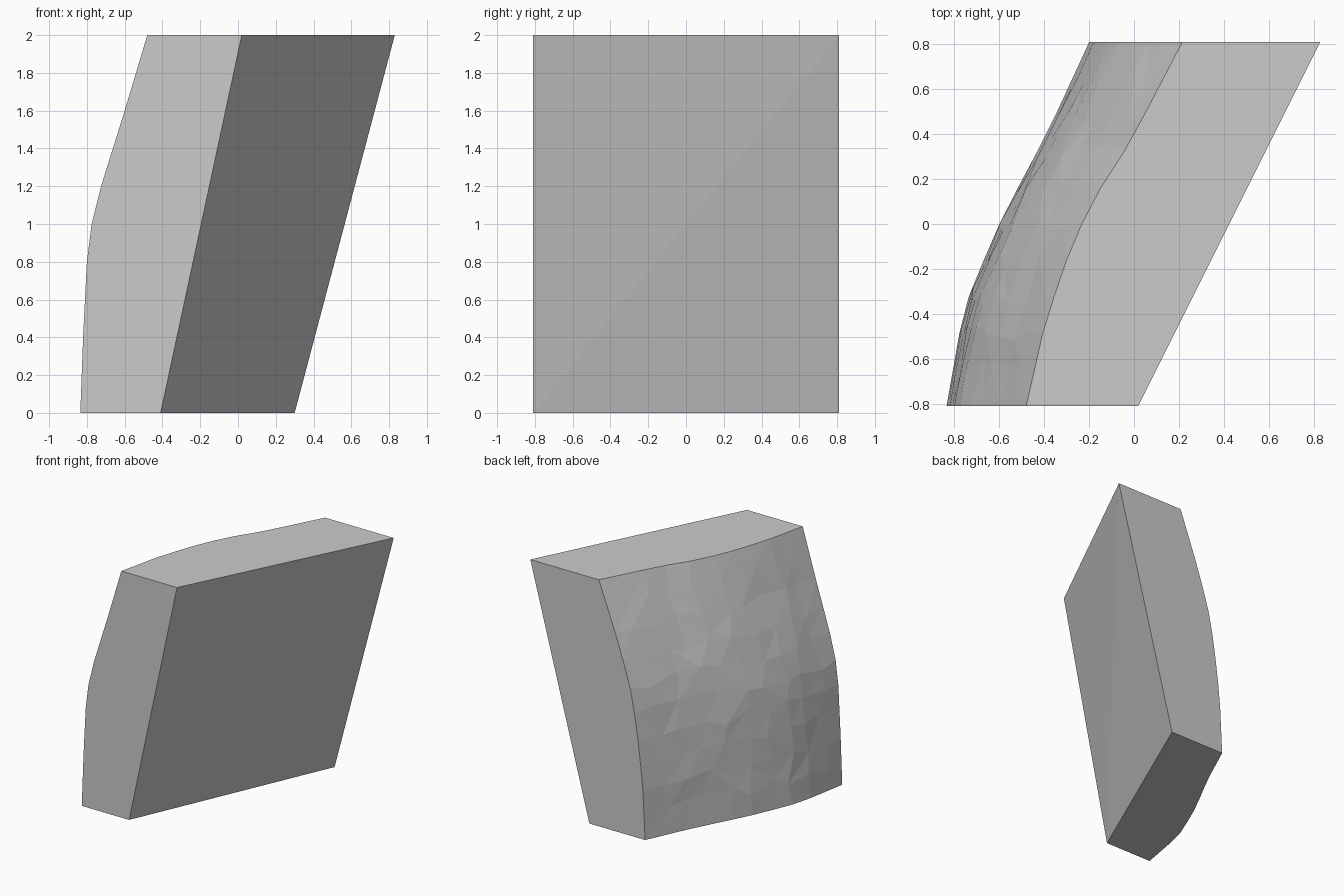
import bpy
import bmesh
import random

random.seed(4)
cube = bpy.data.objects.get("Cube")
if cube:
    bpy.data.objects.remove(cube, do_unlink=True)

HALF, HEIGHT, N = 0.81, 2.0, 10

# Rim profiles of the worn outer side: (position along rim, x)
FRONT_RIM = [(0, -.835), (.4, -.82), (.8, -.8), (1, -.775), (1.2, -.725), (1.6, -.6), (2, -.48)]
BACK_RIM = [(0, -.2), (.4, -.18), (.7, -.15), (1, -.105), (1.25, -.055), (1.63, .075), (2, .215)]
TOP_RIM = [(-.81, -.48), (-.44, -.396), (-.09, -.276), (.12, -.175), (.36, -.02), (.81, .215)]
BOTTOM_RIM = [(-.81, -.835), (-.47, -.775), (-.3, -.73), (.04, -.582), (.42, -.38), (.81, -.2)]


def along(profile, t):
    """Straight interpolation along a profile."""
    for (a, xa), (b, xb) in zip(profile, profile[1:]):
        if t <= b:
            return xa + (xb - xa) * (t - a) / (b - a)
    return profile[-1][1]


def outer_x(y, z):
    """Blend the four rims into one curved surface."""
    u, v = (y + HALF) / (2 * HALF), z / HEIGHT
    sides = along(FRONT_RIM, z) * (1 - u) + along(BACK_RIM, z) * u
    ends = along(BOTTOM_RIM, y) * (1 - v) + along(TOP_RIM, y) * v
    corners = ((1 - v) * (FRONT_RIM[0][1] * (1 - u) + BACK_RIM[0][1] * u)
               + v * (FRONT_RIM[-1][1] * (1 - u) + BACK_RIM[-1][1] * u))
    return sides + ends - corners


bm = bmesh.new()

# Uneven faceted outer side
grid = []
for i in range(N + 1):
    row = []
    for j in range(N + 1):
        y, z = HALF * (2 * i / N - 1), HEIGHT * j / N
        bump = 0
        if 0 < i < N and 0 < j < N:
            y += random.uniform(-.04, .04)
            z += random.uniform(-.05, .05)
            bump = random.uniform(-.005, .005)
        row.append(bm.verts.new((outer_x(y, z) + bump, y, z)))
    grid.append(row)
for i in range(N):
    for j in range(N):
        a, b, c, d = grid[i][j], grid[i + 1][j], grid[i + 1][j + 1], grid[i][j + 1]
        tris = [(a, b, c), (a, c, d)] if random.random() < .5 else [(a, b, d), (b, c, d)]
        for tri in tris:
            bm.faces.new(tri)

# Leaning flat side, creased along its diagonal
front_low = bm.verts.new((-.41, -HALF, 0))
front_high = bm.verts.new((.02, -HALF, HEIGHT))
back_low = bm.verts.new((.3, HALF, 0))
back_high = bm.verts.new((.83, HALF, HEIGHT))
bm.faces.new((front_low, back_low, back_high))
bm.faces.new((front_low, back_high, front_high))

# Flat cut ends
bm.faces.new(grid[0] + [front_high, front_low])
bm.faces.new(grid[N] + [back_high, back_low])
bm.faces.new([row[0] for row in grid] + [back_low, front_low])
bm.faces.new([row[N] for row in grid] + [back_high, front_high])
bmesh.ops.recalc_face_normals(bm, faces=bm.faces[:])

mesh = bpy.data.meshes.new("curved_block")
bm.to_mesh(mesh)
bm.free()
block = bpy.data.objects.new("curved_block", mesh)
bpy.context.collection.objects.link(block)

# Plain grey
grey = bpy.data.materials.new("light_grey")
grey.use_nodes = True
colour = (.6, .6, .6, 1)
grey.diffuse_color = colour
grey.node_tree.nodes["Principled BSDF"].inputs["Base Color"].default_value = colour
mesh.materials.append(grey)
